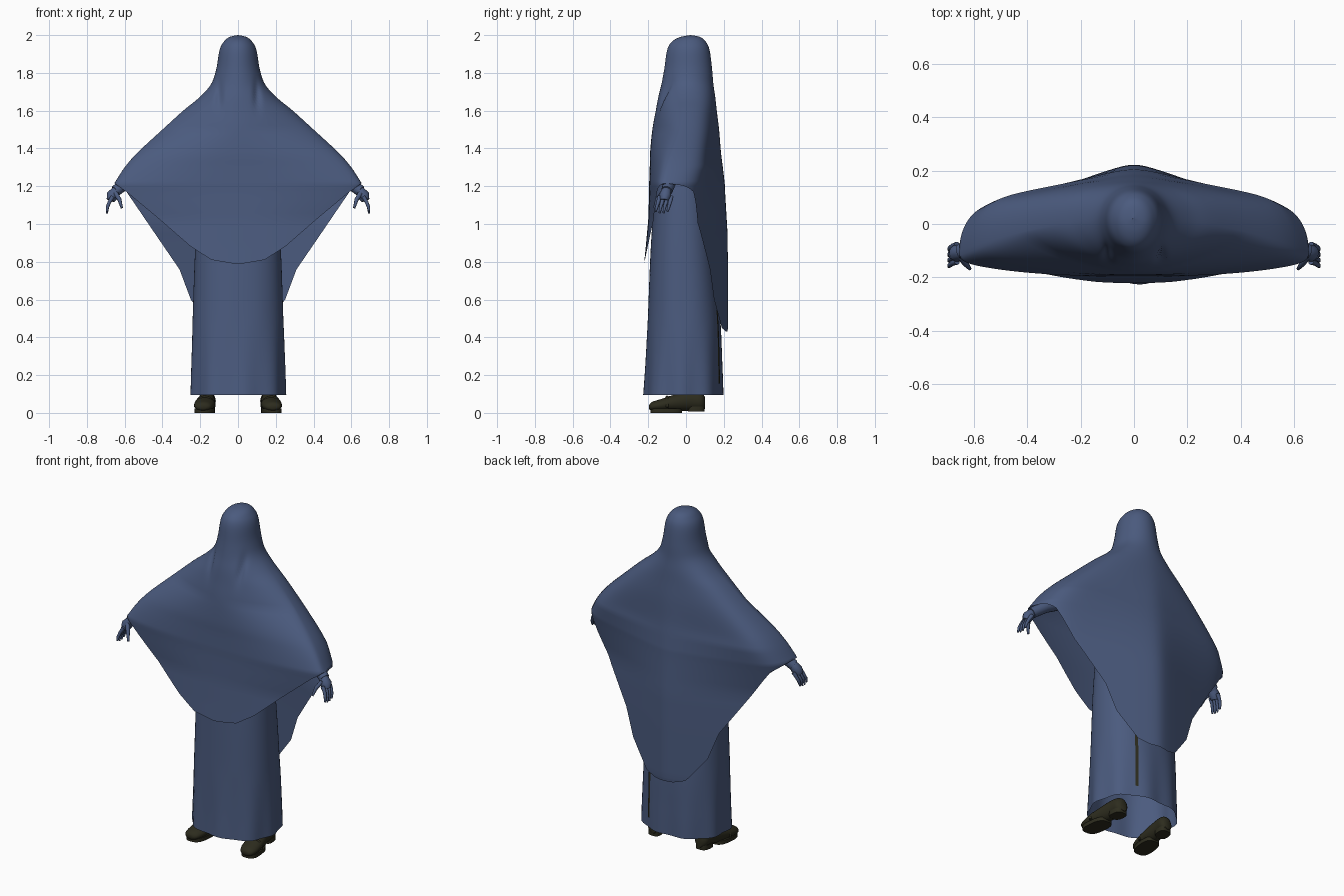
import bpy, bmesh, math
from mathutils import Vector

cube = bpy.data.objects.get("Cube")
if cube:
    bpy.data.objects.remove(cube)


def material(name, rgb):
    m = bpy.data.materials.new(name)
    m.use_nodes = True
    m.diffuse_color = (*rgb, 1)
    m.node_tree.nodes["Principled BSDF"].inputs["Base Color"].default_value = (*rgb, 1)
    return m


BLUE = material("dusty blue cloth", (0.07, 0.104, 0.21))
DARK = material("dark olive leather", (0.026, 0.025, 0.013))


def finish(name, bm, mat, outward=True):
    bmesh.ops.remove_doubles(bm, verts=bm.verts, dist=0.0005)
    if outward:
        bmesh.ops.recalc_face_normals(bm, faces=bm.faces)
    me = bpy.data.meshes.new(name)
    bm.to_mesh(me)
    bm.free()
    me.materials.append(mat)
    ob = bpy.data.objects.new(name, me)
    bpy.context.collection.objects.link(ob)
    bpy.ops.object.select_all(action='DESELECT')
    ob.select_set(True)
    bpy.context.view_layer.objects.active = ob
    bpy.ops.object.shade_smooth_by_angle(angle=math.radians(50))


def spline(points, steps):
    """Catmull-Rom rows through the control rows."""
    p = [Vector(q) for q in points]
    p = [p[0]] + p + [p[-1]]
    rows = []
    for a, b, c, d in zip(p, p[1:], p[2:], p[3:]):
        for i in range(steps):
            t = i / steps
            rows.append(b + (c - a) * t / 2 + (a * 2 - b * 5 + c * 4 - d) * t * t / 2
                        + (b * 3 - a - c * 3 + d) * t ** 3 / 2)
    return rows + [p[-1]]


def straight(points, steps):
    """Rows at even steps along straight segments."""
    p = [Vector(q) for q in points]
    return [a.lerp(b, i / steps) for a, b in zip(p, p[1:])
            for i in range(1, steps + 1)]


def skin(bm, rings, closed=False, caps=False):
    """Bridge rows of points with quads."""
    vs = [[bm.verts.new(co) for co in ring] for ring in rings]
    n = len(vs[0])
    for r0, r1 in zip(vs, vs[1:]):
        for i in range(n if closed else n - 1):
            j = (i + 1) % n
            bm.faces.new((r0[i], r0[j], r1[j], r1[i]))
    if caps:
        bm.faces.new(vs[0])
        bm.faces.new(vs[-1])


def tube(bm, path, radii, sides=10):
    """Round limb along a path, capped at both ends."""
    path = [Vector(p) for p in path]
    rings = []
    for i, p in enumerate(path):
        d = path[min(i + 1, len(path) - 1)] - path[max(i - 1, 0)]
        q = d.to_track_quat('Z', 'Y')
        rings.append([p + q @ Vector((math.cos(a) * radii[i], math.sin(a) * radii[i], 0))
                      for a in (math.tau * k / sides for k in range(sides))])
    skin(bm, rings, True, True)


# Veil: rows of height, half width, depth in front and behind
UPPER = [(2.0, .0001, .025, .025), (1.99, .045, -.03, .075), (1.965, .075, -.075, .105),
         (1.92, .098, -.1, .125), (1.82, .115, -.115, .138), (1.74, .143, -.13, .145),
         (1.67, .205, -.147, .155), (1.6, .29, -.16, .163), (1.5, .4, -.178, .175),
         (1.38, .53, -.19, .185), (1.3, .6, -.192, .195), (1.215, .655, -.195, .205)]
FRONT_HEM = [(1.215, .655, -.195), (1.17, .59, -.195), (1.02, .41, -.2), (.88, .25, -.213),
             (.81, .14, -.22), (.79, .02, -.222)]
BACK_HEM = [(1.215, .655, .205), (1.17, .59, .207), (.95, .44, .22), (.76, .31, .222),
            (.6, .25, .222), (.45, .13, .222), (.43, .06, .22)]


def ramp(z, high, low):
    return min(1, max(0, (high - z) / (high - low)))


def sheet(bm, rows_in, front):
    rows, widest, cols = [], 0, 56
    for z, w, depth in rows_in:
        widest = max(widest, w)
        row = []
        for i in range(cols + 1):
            x = w * math.sin(math.pi * (i / cols - .5))
            u = min(1, abs(x) / widest)
            mid = .02 - .12 * (x / .65) ** 2
            if front:
                power = (2 - .3 * ramp(z, 1.78, 1.5) + 1.4 * ramp(z, 1.5, 1.22)
                         - .8 * ramp(z, 1.2, 1.02))
                y = mid + (depth - mid) * (1 - u ** power) ** (1 / power)
                # creases beside the neck
                y += .018 * math.exp(-((abs(x) - .1) / .016) ** 2 - ((z - 1.68) / .07) ** 2)
            else:  # round at the head, sloping straight towards the sleeves
                k = ramp(z, 1.75, 1.35)
                slope = .2 + .16 * ramp(z, 1.3, 1.0)
                run = (x * x + .0025) ** .5 - .05
                flat = (depth - slope * run - mid) * (1 - u ** 12) ** .5
                y = mid + k * flat + (1 - k) * (depth - mid) * (1 - u * u) ** .5
            row.append((x, y, z))
        rows.append(row)
    skin(bm, rows)


bm = bmesh.new()
sheet(bm, spline([(z, w, f) for z, w, f, b in UPPER], 5) + straight(FRONT_HEM, 4), True)
sheet(bm, spline([(z, w, b) for z, w, f, b in UPPER], 5) + straight(BACK_HEM, 4), False)
finish("veil", bm, BLUE)

# Skirt: open rounded tube with soft folds near the hem
SKIRT = spline([(.095, .25, -.222, .196), (.25, .247, -.213, .192), (.5, .24, -.202, .182),
                (.9, .225, -.185, .15), (1.2, .2, -.16, .13), (1.45, .16, -.12, .11)], 8)


def skirt_point(row, a, grow=0.0):
    z, w, f, b = row
    c, s = math.cos(a), math.sin(a)
    r = 1 / (abs(c) ** 2.3 + abs(s) ** 2.3) ** (1 / 2.3)
    r *= 1 + grow + .03 * max(0, 1 - z / .5) * math.cos(9 * a + .6)
    mid = (f + b) / 2
    return (w * r * c, mid + (b - f) / 2 * r * s, z)


bm = bmesh.new()
skin(bm, [[skirt_point(row, math.tau * k / 72) for k in range(72)] for row in SKIRT], True)
finish("skirt", bm, BLUE)

# Dark slit on the back of the skirt
bm = bmesh.new()
centre = math.radians(61)
skin(bm, [[skirt_point(row, centre + o, .02) for o in (.035, -.035)]
          for row in SKIRT if .15 < row[0] < .56])
finish("skirt_slit", bm, DARK, False)

# Arms, hands and shoes on both sides
for side, label in ((1, "left"), (-1, "right")):
    def at(x, y, z):
        return (side * x, y, z)

    bm = bmesh.new()
    tube(bm, [at(.14, .01, 1.46), at(.4, -.03, 1.33), at(.57, -.08, 1.235),
              at(.648, -.102, 1.175)], [.07, .05, .034, .03], 16)
    finish(label + "_sleeve", bm, BLUE)

    bm = bmesh.new()
    tube(bm, [at(.62, -.095, 1.2), at(.645, -.103, 1.175), at(.665, -.11, 1.15),
              at(.675, -.115, 1.125)], [.02, .026, .032, .022])
    for i in range(4):
        y = -.078 - .021 * i
        tip = 1.07 - .014 * math.sin(math.pi * (i + .5) / 4)
        tube(bm, [at(.663, y, 1.145), at(.681, y - .006, 1.115), at(.691, y - .014, 1.09),
                  at(.694, y - .02, tip)], [.012, .01, .009, .005], 8)
    tube(bm, [at(.65, -.125, 1.165), at(.628, -.152, 1.13), at(.615, -.168, 1.085)],
         [.013, .011, .006], 8)
    finish(label + "_hand", bm, BLUE)

    # Shoe upper: stations of depth, half width, bottom, top
    bm = bmesh.new()
    rings = []
    for y, w, low, top in spline([(-.195, .02, .02, .042), (-.18, .042, .01, .058),
                                  (-.13, .054, .008, .074), (-.05, .05, .008, .1),
                                  (.03, .042, .012, .115), (.08, .04, .014, .108),
                                  (.1, .022, .022, .085)], 4):
        x0 = .166 - .1 * y
        rings.append([at(x0 + w * math.cos(a), y,
                         (low + top) / 2 + (top - low) / 2 * math.sin(a))
                      for a in (math.tau * k / 20 for k in range(20))])
    skin(bm, rings, True, True)
    finish(label + "_shoe", bm, DARK)

    # Sole with a separate, slightly raised heel block
    bm = bmesh.new()
    for y0, y1, w, low, top in ((-.188, -.02, .052, 0, .022), (.01, .098, .038, .008, .035)):
        outline = []
        for k in range(24):
            a = math.tau * k / 24
            c, s = math.cos(a), math.sin(a)
            y = (y0 + y1) / 2 + (y1 - y0) / 2 * math.copysign(abs(s) ** .7, s)
            outline.append((.166 - .1 * y + w * math.copysign(abs(c) ** .7, c), y))
        skin(bm, [[at(x, y, z) for x, y in outline] for z in (low, top)], True, True)
    finish(label + "_sole", bm, DARK)

    # Strap across the instep
    bm = bmesh.new()
    tube(bm, [at(.176 + .05 * math.cos(a), -.1, .03 + .054 * math.sin(a))
              for a in (math.pi * k / 12 for k in range(13))], [.008] * 13, 8)
    finish(label + "_strap", bm, DARK)
